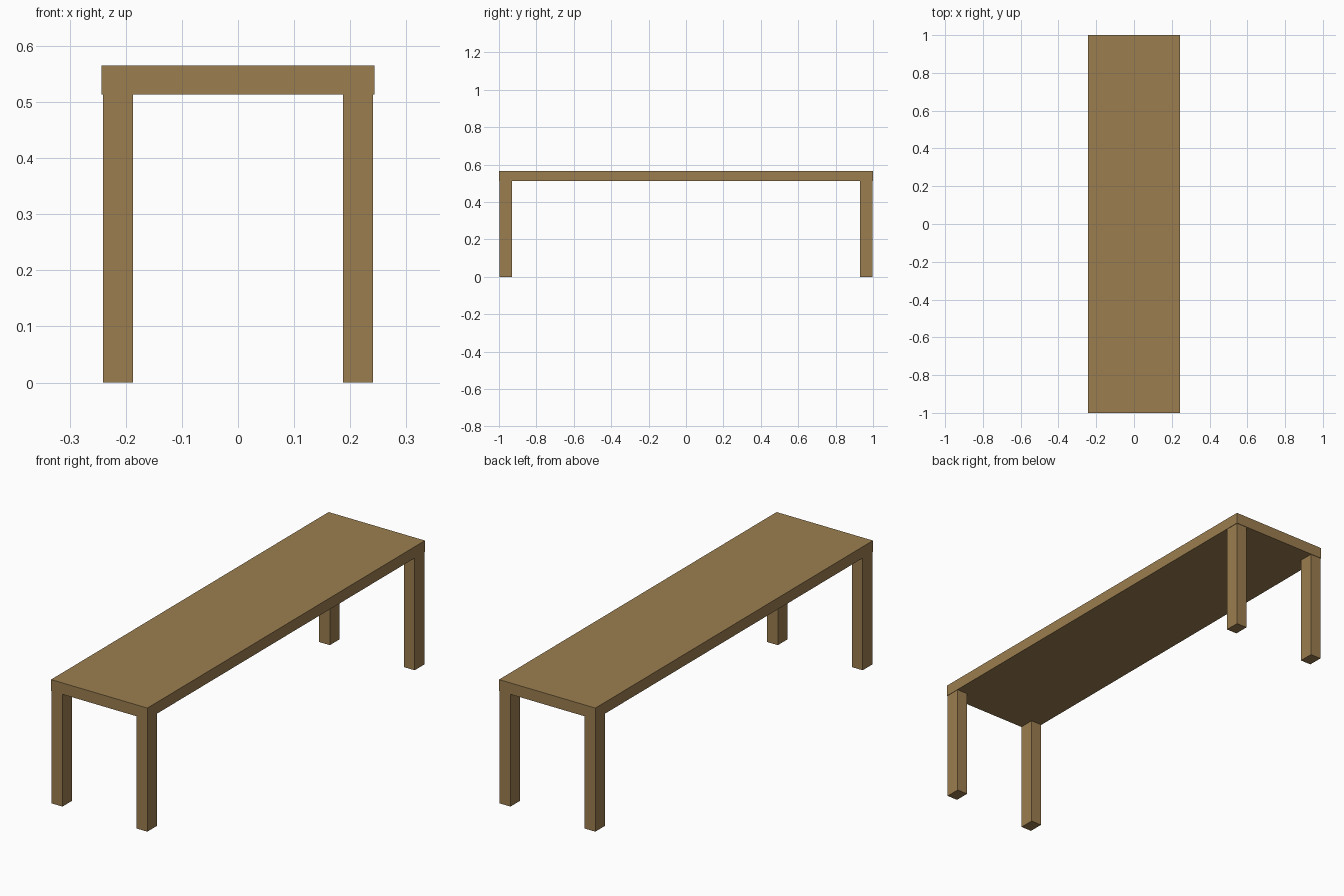
import bpy

cube = bpy.data.objects.get("Cube")
if cube:
    bpy.data.objects.remove(cube, do_unlink=True)

# Single wood colour
wood = bpy.data.materials.new("brown_wood")
wood.use_nodes = True
colour = (0.33, 0.207, 0.08, 1.0)
wood.diffuse_color = colour
wood.node_tree.nodes["Principled BSDF"].inputs["Base Color"].default_value = colour

HEIGHT, THICKNESS = 0.565, 0.052
HALF_WIDTH, HALF_LENGTH = 0.243, 1.0
LEG_X, LEG_Y = 0.054, 0.069
INSET = 0.002


def box(name, centre, size):
    bpy.ops.mesh.primitive_cube_add(size=1, location=centre)
    obj = bpy.context.object
    obj.name = name
    obj.scale = size
    bpy.ops.object.transform_apply(location=False, rotation=False, scale=True)
    obj.data.materials.append(wood)
    return obj


# Flat top plank
box("bench_top", (0, 0, HEIGHT - THICKNESS / 2),
    (2 * HALF_WIDTH, 2 * HALF_LENGTH, THICKNESS))

# Four corner legs, set just inside the plank edges
leg_height = HEIGHT - THICKNESS
for end, sy in (("front", -1), ("back", 1)):
    for side, sx in (("left", 1), ("right", -1)):
        box(f"{end}_{side}_leg",
            (sx * (HALF_WIDTH - INSET - LEG_X / 2),
             sy * (HALF_LENGTH - INSET - LEG_Y / 2),
             leg_height / 2),
            (LEG_X, LEG_Y, leg_height))
